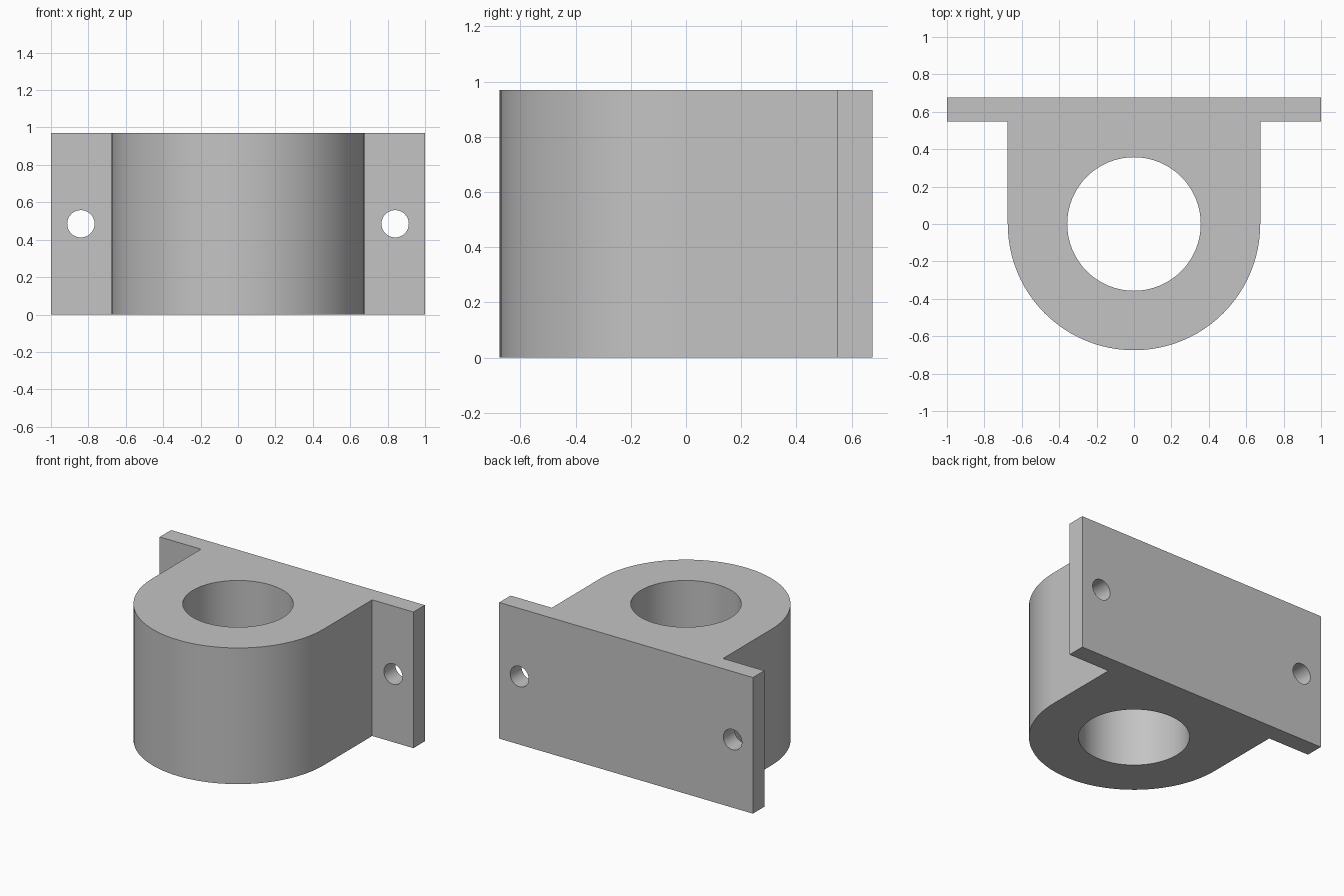
import bpy
import bmesh
from math import pi, cos, sin, radians
from mathutils import Matrix

cube = bpy.data.objects.get("Cube")
if cube:
    bpy.data.objects.remove(cube, do_unlink=True)

HEIGHT = 0.97
RADIUS = 0.675        # rounded front of the housing, also the back plane
FLANGE_FRONT = 0.547
BORE = 0.357
BOLT_RADIUS = 0.073
BOLT_X = 0.84
ARC_STEPS = 48

grey = bpy.data.materials.new("plain grey")
grey.use_nodes = True
colour = (0.55, 0.55, 0.55, 1)
grey.diffuse_color = colour
grey.node_tree.nodes["Principled BSDF"].inputs["Base Color"].default_value = colour


def add_object(name, bm):
    bmesh.ops.recalc_face_normals(bm, faces=bm.faces)
    mesh = bpy.data.meshes.new(name)
    bm.to_mesh(mesh)
    bm.free()
    mesh.materials.append(grey)
    obj = bpy.data.objects.new(name, mesh)
    bpy.context.collection.objects.link(obj)
    return obj


def cylinder(name, radius, depth, matrix):
    bm = bmesh.new()
    bmesh.ops.create_cone(bm, cap_ends=True, segments=64, radius1=radius,
                          radius2=radius, depth=depth, matrix=matrix)
    return add_object(name, bm)


# Bracket body: round-nosed housing with a mounting flange across the back
outline = [(RADIUS * cos(pi + pi * i / ARC_STEPS), RADIUS * sin(pi + pi * i / ARC_STEPS))
           for i in range(ARC_STEPS + 1)]
outline += [(RADIUS, FLANGE_FRONT), (1, FLANGE_FRONT), (1, RADIUS),
            (-1, RADIUS), (-1, FLANGE_FRONT), (-RADIUS, FLANGE_FRONT)]
bm = bmesh.new()
base = bm.faces.new([bm.verts.new((x, y, 0)) for x, y in outline])
extruded = bmesh.ops.extrude_face_region(bm, geom=[base], use_keep_orig=True)
top_verts = [g for g in extruded["geom"] if isinstance(g, bmesh.types.BMVert)]
bmesh.ops.translate(bm, verts=top_verts, vec=(0, 0, HEIGHT))
bracket = add_object("mounting_bracket", bm)

# Cutters: vertical shaft bore and a bolt hole in each flange wing
cutters = [cylinder("bore_cutter", BORE, 2, Matrix.Translation((0, 0, HEIGHT / 2)))]
for side, name in ((1, "left"), (-1, "right")):
    place = Matrix.Translation((side * BOLT_X, RADIUS, HEIGHT / 2))
    cutters.append(cylinder(name + "_bolt_cutter", BOLT_RADIUS, 1,
                            place @ Matrix.Rotation(pi / 2, 4, "X")))

bpy.ops.object.select_all(action="DESELECT")
bpy.context.view_layer.objects.active = bracket
bracket.select_set(True)
for cutter in cutters:
    mod = bracket.modifiers.new(cutter.name, "BOOLEAN")
    mod.operation = "DIFFERENCE"
    mod.solver = "EXACT"
    mod.object = cutter
    bpy.ops.object.modifier_apply(modifier=mod.name)
    bpy.data.objects.remove(cutter, do_unlink=True)

# Smooth curved walls, crisp edges
bpy.ops.object.shade_smooth_by_angle(angle=radians(30))
